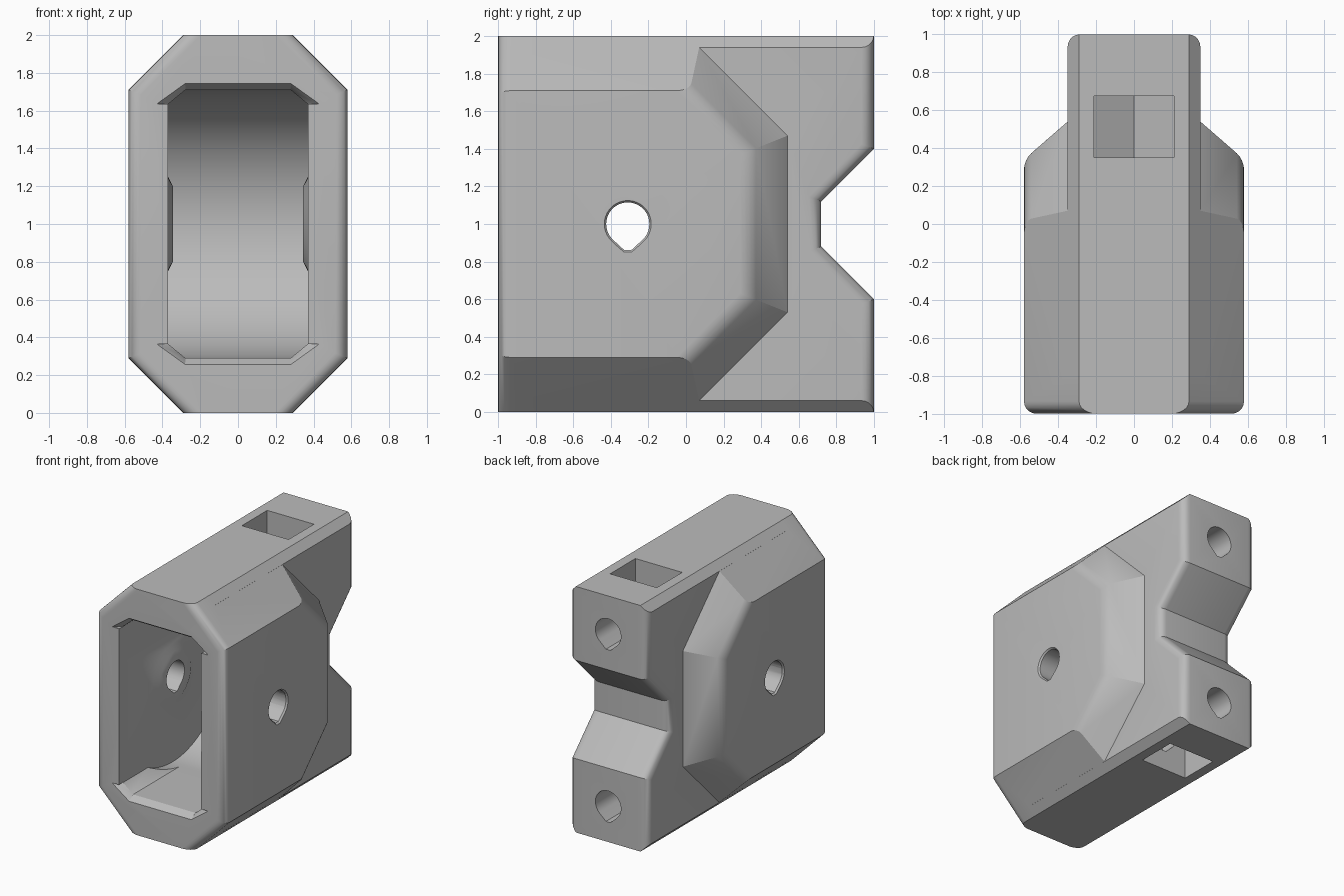
import bpy, bmesh
from math import sin, cos, pi, sqrt

if "Cube" in bpy.data.objects:
    bpy.data.objects.remove(bpy.data.objects["Cube"])

grey = bpy.data.materials.new("plain grey")
grey.use_nodes = True
grey.diffuse_color = (0.5, 0.5, 0.5, 1)
grey.node_tree.nodes["Principled BSDF"].inputs["Base Color"].default_value = (0.5, 0.5, 0.5, 1)


def finish(name, bm):
    bmesh.ops.recalc_face_normals(bm, faces=bm.faces)
    mesh = bpy.data.meshes.new(name)
    bm.to_mesh(mesh)
    bm.free()
    mesh.materials.append(grey)
    obj = bpy.data.objects.new(name, mesh)
    bpy.context.collection.objects.link(obj)
    return obj


def hull_bm(points):
    bm = bmesh.new()
    for p in points:
        bm.verts.new(p)
    bmesh.ops.remove_doubles(bm, verts=bm.verts, dist=1e-5)
    bmesh.ops.convex_hull(bm, input=bm.verts)
    bmesh.ops.delete(bm, geom=[v for v in bm.verts if not v.link_faces], context='VERTS')
    bmesh.ops.dissolve_limit(bm, angle_limit=0.01, verts=bm.verts, edges=bm.edges)
    return bm


def hull(name, points):
    return finish(name, hull_bm(points))


def combine(target, tool, operation):
    mod = target.modifiers.new(operation, 'BOOLEAN')
    mod.operation, mod.object, mod.solver = operation, tool, 'EXACT'
    bpy.context.view_layer.objects.active = target
    bpy.ops.object.modifier_apply(modifier=mod.name)
    bpy.data.objects.remove(tool)


def circle(r, n):
    return [(r * cos(2 * pi * i / n), r * sin(2 * pi * i / n)) for i in range(n)]


def teardrop(r):
    return circle(r, 40) + [(-0.02, -1.2 * r), (0.02, -1.2 * r)]


def mirrored(points):
    return [(sx * x, y, 1 + sz * z) for x, y, z in points for sx in (1, -1) for sz in (1, -1)]


# Wide housing: six-sided section, rounded at the front, tapering at the back
WHEEL_Y, ROUND = -0.31, 0.065
pts = []
for i in range(7):
    a = i * pi / 12
    d, y = ROUND * (1 - cos(a)), -1 + ROUND * (1 - sin(a))
    pts += [(0.58 - d, y, 0.71 + d - d * sqrt(2)), (0, y, 1.29 - d * sqrt(2))]
pts += [(0.58, 0.02, 0.71), (0.58, 0.34, 0.39), (0.281, 0.085, 1.009),
        (0.281, 0.60, 0.494), (0, 0.085, 1.29)]
bm = hull_bm(mirrored(pts))
rim = [e for e in bm.edges if all(abs(v.co.x) > 0.575 and v.co.y > -0.1 for v in e.verts)]
bmesh.ops.bevel(bm, geom=rim, offset=0.05, segments=4, profile=0.5, affect='EDGES')
body = finish("bracket_body", bm)

# Narrow rear block with a notch and rounded rear edges
bm = bmesh.new()
profile = [(-0.8, -0.1), (1, -0.1), (1, 0.6), (0.72, 0.88), (0.72, 1.12),
           (1, 1.4), (1, 2.1), (-0.8, 2.1)]
face = bm.faces.new([bm.verts.new((-0.35, y, z)) for y, z in profile])
ext = bmesh.ops.extrude_face_region(bm, geom=[face])
for v in ext["geom"]:
    if isinstance(v, bmesh.types.BMVert):
        v.co.x = 0.35
bmesh.ops.recalc_face_normals(bm, faces=bm.faces)
rear = [e for e in bm.edges if abs(e.verts[0].co.x - e.verts[1].co.x) < 0.01
        and min(v.co.y for v in e.verts) > 0.7]
bmesh.ops.bevel(bm, geom=rear, offset=0.065, segments=5, profile=0.5, affect='EDGES')
combine(body, finish("rear_block", bm), 'UNION')

# Trim everything to the common eight-sided outline
trim = mirrored([(x, y, z) for y in (-1.2, 1.2) for x, z in ((0.2905, 1), (0.6, 0.6905))])
combine(body, hull("outline_trim", trim), 'INTERSECT')

# Wheel cavity: round chamber, chamfered channel and flared mouth
wheel = [(x, WHEEL_Y + y, 1 + z) for x in (-0.37, 0.37) for y, z in circle(0.71, 96)]
combine(body, hull("wheel_chamber", wheel), 'DIFFERENCE')
channel = mirrored([(x, y, z) for y in (-1.1, -0.3) for x, z in ((0.28, 0.709), (0.3695, 0.635))])
combine(body, hull("front_channel", channel), 'DIFFERENCE')
for s in (1, -1):
    lip = [(sx * x, y, 1 + s * z) for sx in (1, -1) for x, y, z in
           ((0.44, -1.01, 0.635), (0.28, -1.01, 0.75), (0.365, -0.94, 0.63), (0.278, -0.94, 0.705))]
    combine(body, hull("mouth_flare", lip), 'DIFFERENCE')

# Raised bosses on the inner walls
for s in (1, -1):
    boss = [(s * x, WHEEL_Y + y, 1 + z) for x, r in ((0.45, 0.25), (0.37, 0.25), (0.345, 0.2))
            for y, z in circle(r, 48)]
    combine(body, hull("axle_boss", boss), 'UNION')

# Axle hole with a small outer chamfer
axle = [(x, WHEEL_Y + y, 1 + z) for x in (-0.7, 0.7) for y, z in teardrop(0.115)]
combine(body, hull("axle_hole", axle), 'DIFFERENCE')
for s in (1, -1):
    sink = [(s * x, WHEEL_Y + y, 1 + z) for x, r in ((0.565, 0.113), (0.595, 0.137))
            for y, z in teardrop(r)]
    combine(body, hull("axle_chamfer", sink), 'DIFFERENCE')

# Nut pockets and mounting holes, above and below
for s in (1, -1):
    pocket = [(x, y, 1 + s * z) for y in (0.35, 0.675)
              for x, z in ((-0.21, 1.1), (0.21, 1.1), (0.21, 0.58), (0, 0.458), (-0.21, 0.58))]
    combine(body, hull("nut_pocket", pocket), 'DIFFERENCE')
    bolt = [(x, y, 1 + s * 0.7 + z) for y in (0.2, 1.1) for x, z in teardrop(0.115)]
    combine(body, hull("bolt_hole", bolt), 'DIFFERENCE')

bpy.ops.object.select_all(action='DESELECT')
body.select_set(True)
bpy.context.view_layer.objects.active = body
bpy.ops.object.shade_smooth_by_angle(angle=pi / 6)
